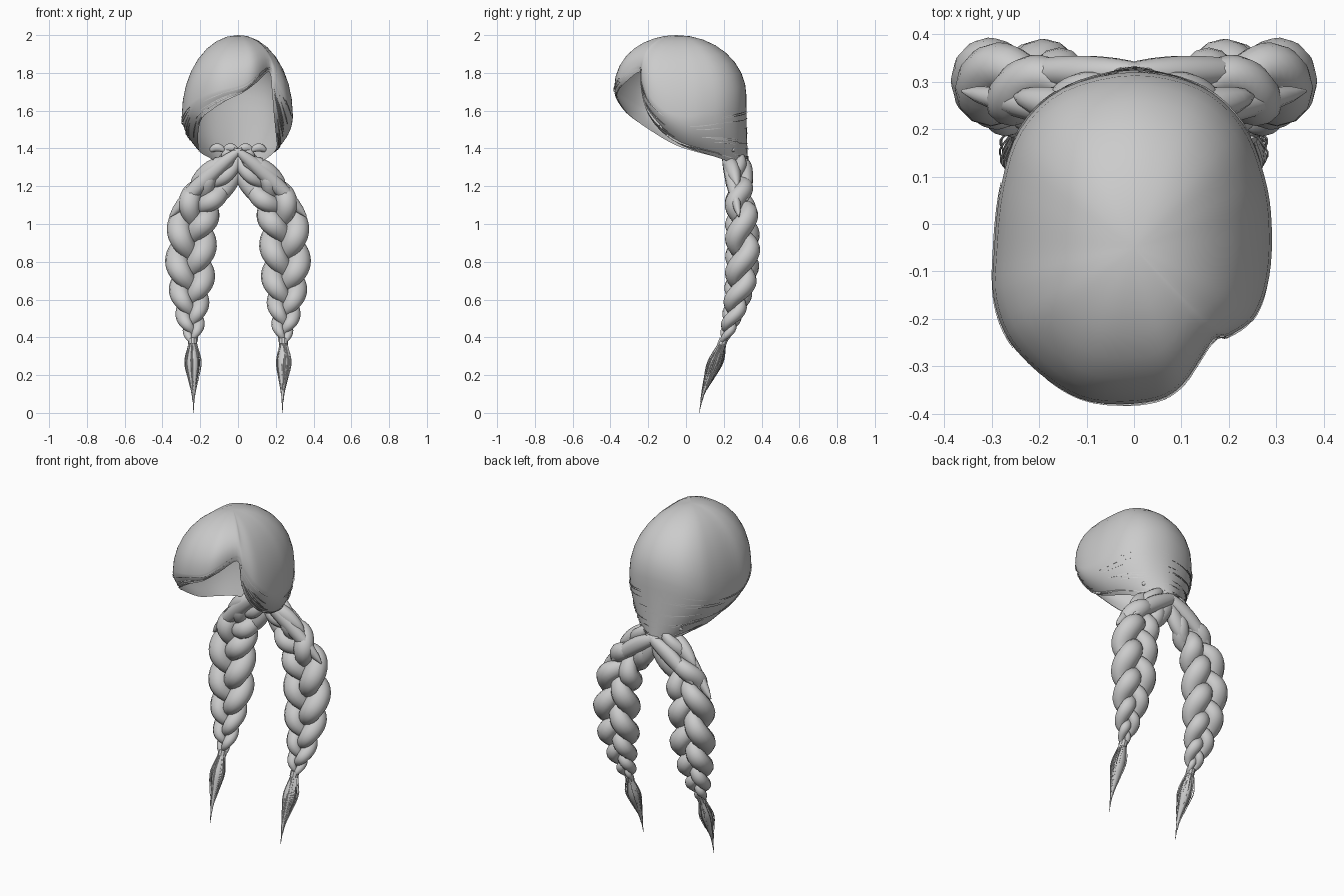
import bpy, bmesh, math, random
from mathutils import Vector

random.seed(4)
cube = bpy.data.objects.get("Cube")
if cube:
    bpy.data.objects.remove(cube)

hair = bpy.data.materials.new("grey_hair")
hair.use_nodes = True
GREY = (0.6, 0.6, 0.6, 1)
hair.diffuse_color = GREY
hair.node_tree.nodes["Principled BSDF"].inputs["Base Color"].default_value = GREY


def finish(bm, name, angle=50):
    bmesh.ops.recalc_face_normals(bm, faces=bm.faces)
    mesh = bpy.data.meshes.new(name)
    bm.to_mesh(mesh)
    bm.free()
    mesh.materials.append(hair)
    ob = bpy.data.objects.new(name, mesh)
    bpy.context.collection.objects.link(ob)
    bpy.ops.object.select_all(action='DESELECT')
    ob.select_set(True)
    bpy.context.view_layer.objects.active = ob
    bpy.ops.object.shade_smooth_by_angle(angle=math.radians(angle))
    return ob


def spline(keys, t, closed=False):
    """Catmull-Rom through key vectors, t counted in keys."""
    n = len(keys)
    i = math.floor(t) if closed else min(int(t), n - 2)
    f = t - i
    pick = (lambda k: keys[k % n]) if closed else (lambda k: keys[max(0, min(k, n - 1))])
    a, b, c, d = (pick(i + k) for k in (-1, 0, 1, 2))
    return 0.5 * (2 * b + (c - a) * f + (2 * a - 5 * b + 4 * c - d) * f ** 2
                  + (3 * b - a - 3 * c + d) * f ** 3)


def tube(bm, pts, radii, sides=10, squash=1.0, ref=Vector((0, 1, 0))):
    rings = []
    for i, p in enumerate(pts):
        tan = (pts[min(i + 1, len(pts) - 1)] - pts[max(i - 1, 0)]).normalized()
        u = ref.cross(tan).normalized()
        v = tan.cross(u)
        rings.append([bm.verts.new(p + radii[i] * (u * math.cos(a) + v * math.sin(a) * squash))
                      for a in (math.tau * k / sides for k in range(sides))])
    for r, s in zip(rings, rings[1:]):
        for k in range(sides):
            j = (k + 1) % sides
            bm.faces.new((r[k], r[j], s[j], s[k]))
    bm.faces.new(rings[0])
    bm.faces.new(rings[-1])


# Cap: widest point and rim point for each direction, from the nape round by -x
CROWN = Vector((0, -.05, 2))
OUTLINE = [
    (0, .32, 1.68, 0, .33, 1.3), (-.15, .285, 1.66, -.08, .28, 1.31),
    (-.24, .2, 1.62, -.15, .18, 1.35), (-.28, .08, 1.58, -.2, .06, 1.38),
    (-.295, -.06, 1.56, -.21, -.06, 1.42), (-.295, -.16, 1.58, -.21, -.18, 1.49),
    (-.26, -.25, 1.63, -.19, -.28, 1.56), (-.18, -.33, 1.68, -.13, -.33, 1.61),
    (-.09, -.375, 1.71, -.05, -.36, 1.66), (.03, -.375, 1.74, .03, -.36, 1.7),
    (.1, -.34, 1.79, .1, -.32, 1.75), (.165, -.245, 1.84, .165, -.24, 1.805),
    (.2, -.235, 1.78, .18, -.235, 1.7), (.255, -.195, 1.68, .19, -.2, 1.58),
    (.285, -.11, 1.6, .2, -.12, 1.48), (.29, 0, 1.57, .205, -.01, 1.41),
    (.275, .1, 1.59, .18, .11, 1.37), (.23, .21, 1.63, .14, .2, 1.34),
    (.14, .29, 1.66, .08, .28, 1.31)]
WIDE = [Vector(r[:3]) for r in OUTLINE]
RIM = [Vector(r[3:]) for r in OUTLINE]
COUNT = len(OUTLINE)


def cap_point(t, s):
    """t runs round the head; s runs 0 crown, 1 widest, 2 rim."""
    m, r = spline(WIDE, t, True), spline(RIM, t, True)
    if s <= 1:
        a = s * math.pi / 2
        p = CROWN.lerp(m, math.sin(a))
        p.z = m.z + (CROWN.z - m.z) * math.cos(a)
        return p
    f = s - 1
    c = m - Vector((0, 0, .6 * (m.z - r.z)))
    return m.lerp(c, f).lerp(c.lerp(r, f), f)


bm = bmesh.new()
top = bm.verts.new(CROWN)
columns = [[bm.verts.new(cap_point(k / 4, j / 8)) for j in range(1, 17)] for k in range(COUNT * 4)]
for k, col in enumerate(columns):
    nxt = columns[(k + 1) % len(columns)]
    bm.faces.new((top, col[0], nxt[0]))
    for j in range(15):
        bm.faces.new((col[j], col[j + 1], nxt[j + 1], nxt[j]))
finish(bm, "hair_cap")

# Fine loose strands combed round the lower cap towards the nape
bm = bmesh.new()
for n in range(70):
    start = random.uniform(0, COUNT)
    s, span = random.uniform(1.1, 2), random.uniform(1, 2.5)
    pts = []
    for k in range(9):
        p = cap_point(start + span * k / 8, s)
        out = Vector((p.x, p.y, 0)).normalized()
        pts.append(p + out * .004)
    tube(bm, pts, [.0008 + .0018 * math.sin(math.pi * k / 8) for k in range(9)], 3,
         ref=Vector((0, 0, 1)))
finish(bm, "cap_strands")

# Braid centre line: x, y, z, and half width
AXIS = [(.03, .27, 1.37, .06), (.1, .27, 1.25, .085), (.18, .285, 1.14, .11),
        (.235, .295, 1.02, .125), (.25, .3, .86, .13), (.25, .29, .7, .12),
        (.25, .26, .56, .09), (.243, .225, .45, .06), (.24, .195, .37, .02)]
AXIS = [Vector(a) for a in AXIS]
STEPS = 96


def braid(side, label):
    bm = bmesh.new()
    for strand in range(3):
        pts, radii = [], []
        for k in range(STEPS + 1):
            f = k / STEPS
            t = f * (len(AXIS) - 1)
            q = spline(AXIS, t)
            d = spline(AXIS, min(t + .05, len(AXIS) - 1)) - spline(AXIS, max(t - .05, 0))
            across = Vector((-d.z, 0, d.x)).normalized()
            turn = math.tau * (2.1 * f + .35 * f * f + strand / 3)
            w = q.w
            p = q.xyz + across * .55 * w * math.sin(turn)
            p.y += .3 * w * math.sin(2 * turn)
            pts.append(Vector((p.x * side, p.y, p.z)))
            radii.append(w * (.36 + .14 * abs(math.sin(turn))))
        tube(bm, pts, radii, 12, .9)
    return finish(bm, label + "_braid", 60)


def lobe(bm, a, b, radius, side, bow=.02):
    """A plump lock of hair, pointed at both ends."""
    a, b = (Vector((v[0] * side, v[1], v[2])) for v in (a, b))
    pts, radii = [], []
    for k in range(13):
        f = k / 12
        p = a.lerp(b, f)
        p.z += bow * math.sin(math.pi * f)
        pts.append(p)
        radii.append(radius * (.12 + .88 * math.sin(math.pi * f) ** .6))
    tube(bm, pts, radii, 10, .8)


TAIL = [Vector(v) for v in [(.24, .2, .39, .016), (.24, .188, .36, .02), (.24, .155, .27, .042),
                            (.238, .12, .18, .026), (.236, .09, .1, .009), (.235, .07, 0, .001)]]


def tail(side, label):
    bm = bmesh.new()
    last = len(TAIL) - 1
    path = [spline(TAIL, last * k / 16) for k in range(17)]
    flip = Vector((side, 1, 1))
    tube(bm, [q.xyz * flip for q in path], [max(q.w * .85, .001) for q in path], 10)
    # Separate strands round the core
    for n in range(26):
        ang, end = random.uniform(0, math.tau), random.randint(10, 15)
        spread = random.uniform(.8, 1.1)
        pts = [(q.xyz + Vector((math.cos(ang), math.sin(ang), 0)) * q.w * spread) * flip
               for q in path[:end]]
        tube(bm, pts, [.0045 * (1 - .85 * k / end) for k in range(end)], 4)
    finish(bm, label + "_braid_tail")
    # Tie at the neck of the tail
    bm = bmesh.new()
    tube(bm, [TAIL[0].xyz * flip, TAIL[1].xyz * flip], [.024, .024], 10)
    finish(bm, label + "_braid_tie", 30)


for side, label in ((1, "left"), (-1, "right")):
    braid(side, label)
    tail(side, label)
    # Long locks crossing from the nape into the braid
    bm = bmesh.new()
    lobe(bm, (-.02, .2, 1.4), (.36, .28, 1.04), .042, side)
    lobe(bm, (.02, .22, 1.34), (.25, .27, 1.2), .05, side)
    lobe(bm, (-.02, .3, 1.33), (.14, .28, 1.1), .05, side, -.01)
    lobe(bm, (-.04, .32, 1.34), (.27, .32, 1.12), .045, side)
    finish(bm, label + "_nape_locks")
    # Small loops of hair tucked under the nape
    bm = bmesh.new()
    for x in (.03, .1):
        lobe(bm, (x - .03, .24, 1.385), (x + .05, .25, 1.385), .022, side, .02)
    finish(bm, label + "_nape_loops")
